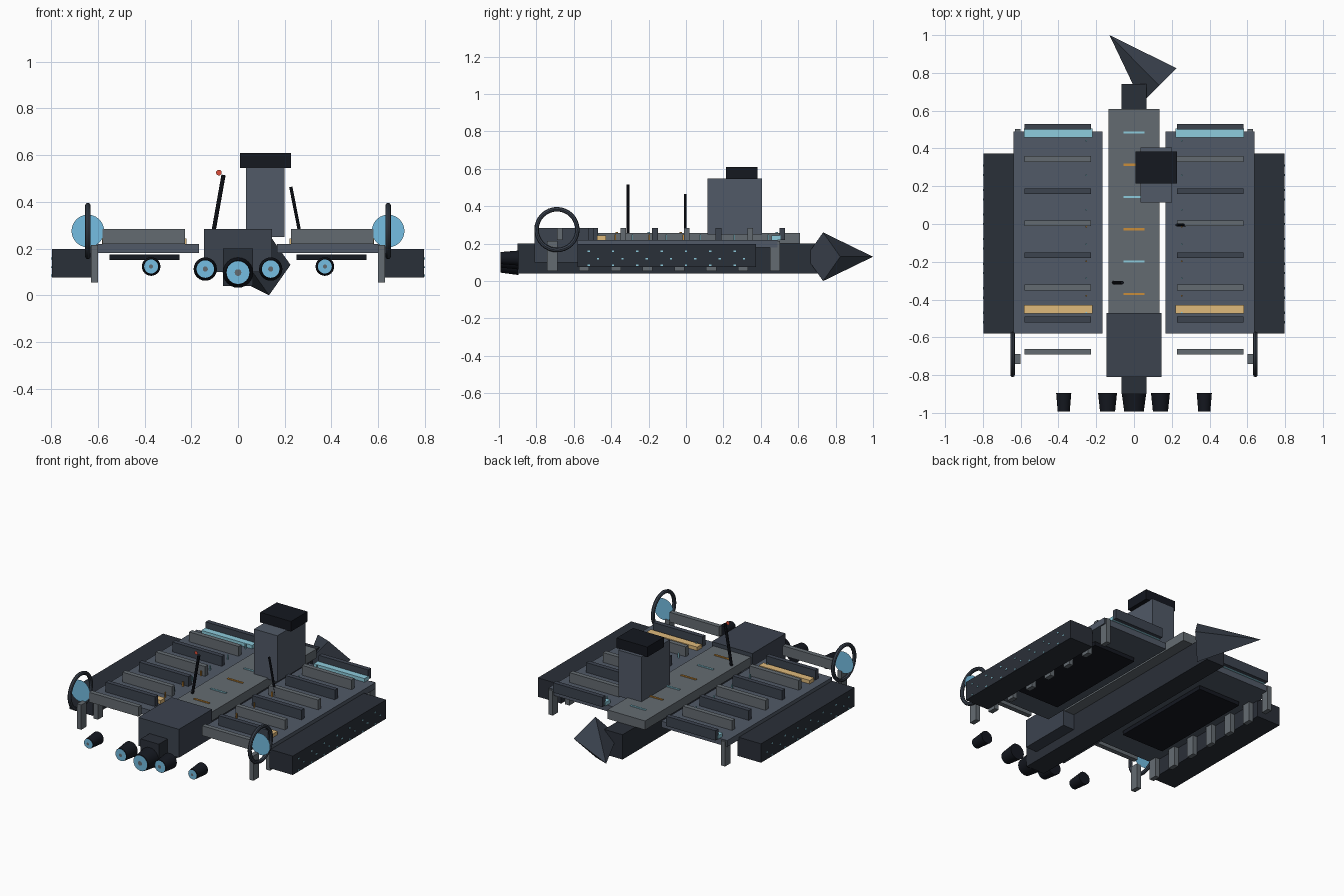
import bpy, bmesh, math
from mathutils import Vector, Matrix

if "Cube" in bpy.data.objects:
    bpy.data.objects.remove(bpy.data.objects["Cube"])

def mat(name, r, g, b):
    m = bpy.data.materials.new(name)
    m.diffuse_color = [(c / 255) ** 2.2 for c in (r, g, b)] + [1]
    m.use_nodes = True
    m.node_tree.nodes["Principled BSDF"].inputs["Base Color"].default_value = m.diffuse_color
    return m

HULL = mat("dark_hull", 46, 51, 59)
BLOCK = mat("slate", 62, 69, 80)
DECK = mat("deck_grey", 82, 90, 103)
LIGHT = mat("light_grey", 100, 107, 113)
BLACK = mat("black", 27, 30, 37)
BLUE = mat("glow_blue", 116, 188, 225)
CYAN = mat("cyan", 140, 203, 220)
TAN = mat("tan", 222, 184, 122)
AMBER = mat("amber", 200, 140, 60)
RED = mat("red", 220, 80, 60)

def finish(bm, name, m, smooth=False):
    bmesh.ops.recalc_face_normals(bm, faces=bm.faces)
    me = bpy.data.meshes.new(name)
    bm.to_mesh(me)
    bm.free()
    me.materials.append(m)
    ob = bpy.data.objects.new(name, me)
    bpy.context.collection.objects.link(ob)
    if smooth:
        bpy.context.view_layer.objects.active = ob
        ob.select_set(True)
        bpy.ops.object.shade_smooth_by_angle(angle=math.radians(40))
        ob.select_set(False)
    return ob

def box(name, m, x, y, z):
    """Box from (min, max) ranges."""
    bm = bmesh.new()
    r = (x, y, z)
    bmesh.ops.create_cube(bm, size=1, matrix=Matrix.Translation([(a + b) / 2 for a, b in r])
                          @ Matrix.Diagonal([b - a for a, b in r] + [1]))
    return finish(bm, name, m)

def cone(name, m, p, q, r1, r2, n=24, smooth=True):
    """Tapered cylinder from p to q."""
    p, q = Vector(p), Vector(q)
    d = q - p
    rot = d.to_track_quat('Z', 'Y').to_matrix().to_4x4()
    bm = bmesh.new()
    bmesh.ops.create_cone(bm, cap_ends=True, segments=n, radius1=r1, radius2=r2, depth=d.length,
                          matrix=Matrix.Translation((p + q) / 2) @ rot)
    bmesh.ops.remove_doubles(bm, verts=bm.verts, dist=1e-5)
    return finish(bm, name, m, smooth)

def disc(name, m, c, r):
    """Flat disc facing the front."""
    bm = bmesh.new()
    bmesh.ops.create_circle(bm, cap_ends=True, segments=24, radius=r,
                            matrix=Matrix.Translation(c) @ Matrix.Rotation(math.pi / 2, 4, 'X'))
    return finish(bm, name, m)

def hoop(name, m, c, R, r, n=32, k=8):
    """Ring whose axis runs along x."""
    bm = bmesh.new()
    rings = []
    for i in range(n):
        a = 2 * math.pi * i / n
        rings.append([])
        for j in range(k):
            b = 2 * math.pi * j / k
            d = R + r * math.cos(b)
            rings[-1].append(bm.verts.new((c[0] + r * math.sin(b), c[1] + d * math.cos(a), c[2] + d * math.sin(a))))
    for i in range(n):
        for j in range(k):
            s, t = rings[i], rings[(i + 1) % n]
            bm.faces.new((s[j], t[j], t[(j + 1) % k], s[(j + 1) % k]))
    return finish(bm, name, m, True)

# Central keel, front block and top plate
box("keel", HULL, (-.065, .065), (-.9, .74), (.04, .2))
box("engine_block", BLOCK, (-.145, .145), (-.81, -.47), (.1, .283))
box("spine_plate", LIGHT, (-.135, .135), (-.47, .61), (.2, .258))
for i in range(6):
    y = .485 - i * .171
    box("spine_light", AMBER if i % 2 else CYAN, (-.055, .055), (y - .006, y + .006), (.255, .263))

# Four-sided prow spike, turned sideways
h = .13 / math.sqrt(2)
apex = Vector((-.13, 1.0, .13))
base = [Vector(v) for v in ((.133 + h, .733 + h, .13), (.133, .733, .26),
                            (.133 - h, .733 - h, .13), (.133, .733, 0))]
bm = bmesh.new()
bv = [bm.verts.new(v) for v in base]
av = bm.verts.new(apex)
bm.faces.new(bv)
for i in range(4):
    bm.faces.new((bv[i], bv[(i + 1) % 4], av))
finish(bm, "prow_spike", BLOCK)

# Control tower
box("tower", DECK, (.035, .2), (.115, .405), (.25, .548))
box("tower_cap", BLACK, (.008, .228), (.215, .383), (.545, .61))

# Masts
cone("tall_mast", BLACK, (-.108, -.31, .255), (-.062, -.31, .515), .009, .009, 8)
disc("mast_lamp", RED, (-.082, -.31, .525), .012)
cone("short_mast", BLACK, (.272, -.005, .23), (.226, -.005, .464), .007, .007, 8)

# Engine nozzles
for x, z, r in ((0, .097, .065), (-.14, .112, .05), (.14, .112, .05), (-.372, .123, .04), (.372, .123, .04)):
    cone("nozzle", BLACK, (x, -.895, z), (x, -.992, z), r, r * .8)
    disc("nozzle_glow", BLUE, (x, -.996, z), r * .75)
    disc("nozzle_core", LIGHT, (x, -1.0, z), r * .22)

# Decks and side pods, both sides
for s in (-1, 1):
    def sbox(name, m, x, y, z):
        return box(name, m, tuple(sorted((s * x[0], s * x[1]))), y, z)
    sbox("deck", DECK, (.167, .638), (-.58, .49), (.18, .22))
    sbox("belly_panel", BLACK, (.25, .55), (-.4, .3), (.15, .175))
    sbox("side_pod", HULL, (.63, .797), (-.58, .373), (.075, .197))
    sbox("rear_strip", CYAN, (.22, .583), (.458, .505), (.22, .243))
    sbox("front_strip", TAN, (.22, .583), (-.475, -.428), (.22, .243))
    # Cross bars and support posts
    for i in range(8):
        y = -.676 + i * .17
        sbox("cross_bar", BLOCK if i % 2 else LIGHT, (.227, .58), (y - .015, y + .015), (.22, .283))
        y = -.715 + i * .17
        sbox("support_post", LIGHT, (.6, .63), (y - .027, y + .027), (.055, .215))
    # Hoop with its blue lens
    hoop("hoop", BLOCK, (s * .643, -.69, .275), .109, .012)
    disc("lens", BLUE, (s * .643, -.69, .275), .07)
    # Deck lights and pod windows
    for i in range(11):
        y = -.47 + i * .091
        sbox("deck_light", AMBER if i % 2 else CYAN, (.25, .258), (y - .004, y + .004), (.22, .25))
    for row, z in enumerate((.158, .12, .085)):
        for i in range(7):
            y = -.52 + i * .13 + row % 2 * .05
            sbox("pod_window", CYAN, (.796, .8), (y - .006, y + .006), (z - .004, z + .004))
